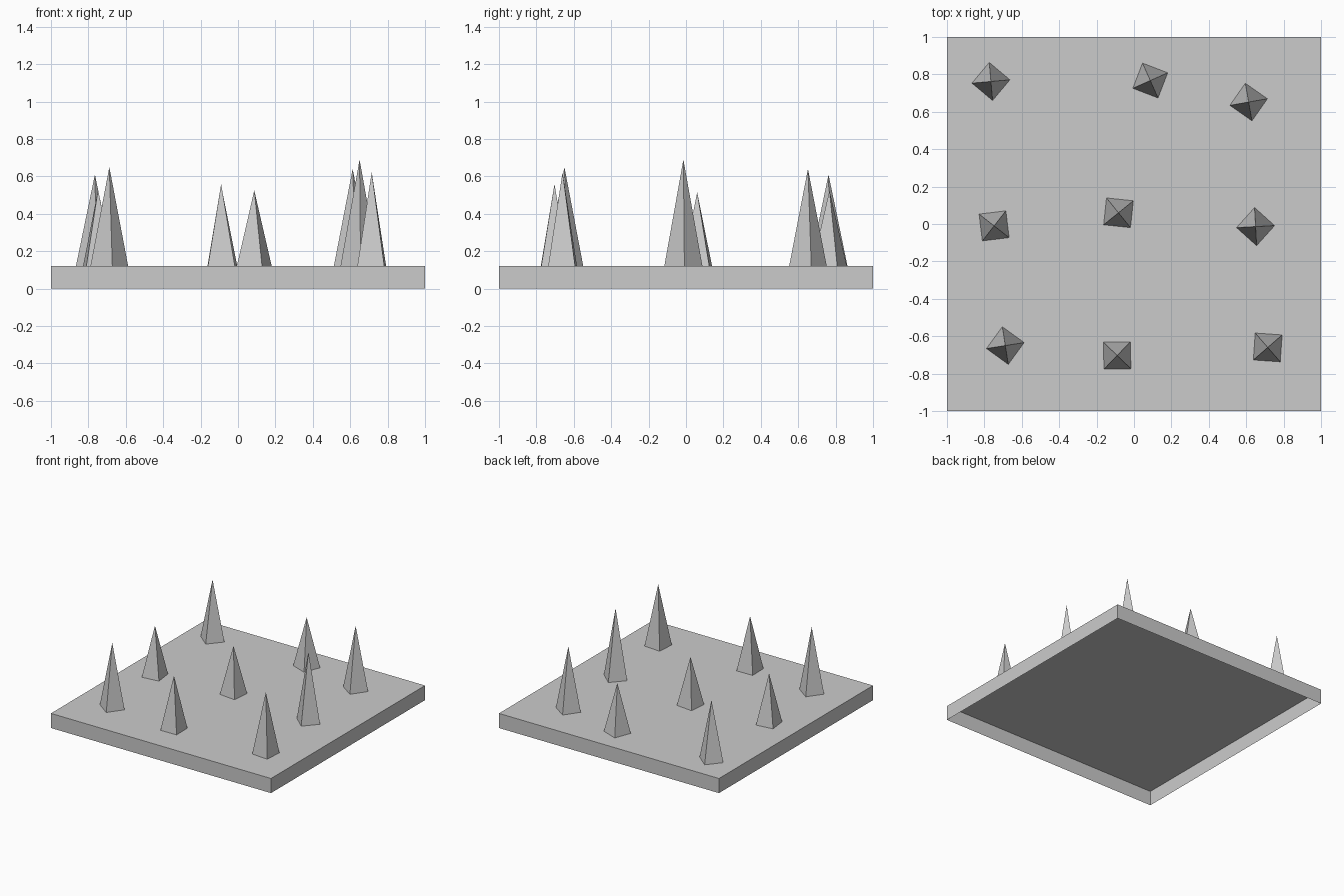
import bpy, bmesh
from math import radians
from mathutils import Matrix

if "Cube" in bpy.data.objects:
    bpy.data.objects.remove(bpy.data.objects["Cube"])

PLATE_H = 0.12
SPIKE_R = 0.102


def add_object(name, bm):
    mesh = bpy.data.meshes.new(name)
    bm.to_mesh(mesh)
    bm.free()
    obj = bpy.data.objects.new(name, mesh)
    bpy.context.collection.objects.link(obj)
    return obj


# Base plate: a box that is open underneath
bm = bmesh.new()
bmesh.ops.create_cube(bm, size=1, matrix=Matrix.Translation((0, 0, PLATE_H / 2))
                      @ Matrix.Diagonal((2, 2, PLATE_H, 1)))
bm.normal_update()
bottom = [f for f in bm.faces if f.normal.z < -0.5]
bmesh.ops.delete(bm, geom=bottom, context='FACES_ONLY')
add_object("base_plate", bm)

# Spikes: x, y, tip height, turn in degrees
spikes = [
    (-0.765, 0.762, 0.61, 5), (0.087, 0.767, 0.525, 24), (0.613, 0.652, 0.64, 10),
    (-0.748, -0.01, 0.53, 52), (-0.083, 0.06, 0.515, 39), (0.65, -0.014, 0.69, 3),
    (-0.688, -0.65, 0.65, 9), (-0.09, -0.703, 0.56, 46), (0.715, -0.66, 0.622, 41),
]

# Four-sided spikes without a base face, standing on the plate
for i, (x, y, tip, turn) in enumerate(spikes, 1):
    height = tip - PLATE_H
    bm = bmesh.new()
    bmesh.ops.create_cone(bm, cap_ends=False, segments=4, radius1=SPIKE_R,
                          radius2=0, depth=height,
                          matrix=Matrix.Translation((0, 0, height / 2)))
    bmesh.ops.remove_doubles(bm, verts=bm.verts, dist=1e-5)
    spike = add_object(f"spike_{i}", bm)
    spike.location = (x, y, PLATE_H)
    spike.rotation_euler.z = radians(turn)
